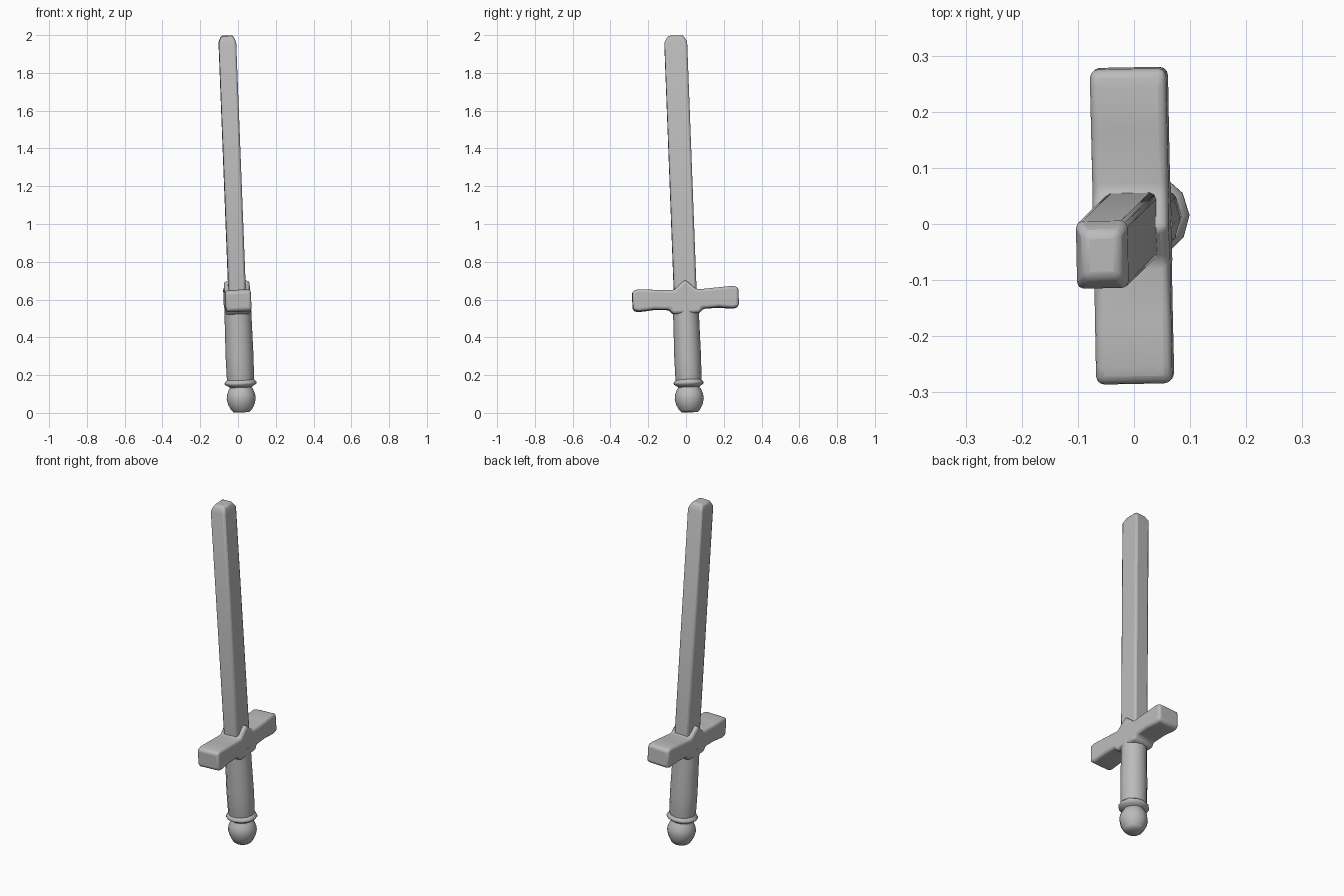
import bpy, bmesh, math
from mathutils import Matrix, Vector

cube = bpy.data.objects.get("Cube")
if cube:
    bpy.data.objects.remove(cube, do_unlink=True)

grey = bpy.data.materials.new("plain grey")
grey.use_nodes = True
colour = (0.5, 0.5, 0.5, 1)
grey.diffuse_color = colour
grey.node_tree.nodes["Principled BSDF"].inputs["Base Color"].default_value = colour

# The whole sword leans slightly towards the front and its right
lean = Vector((0, 0, 1)).rotation_difference(Vector((-0.039, -0.038, 1)))
POSE = (Matrix.Translation((0.02, 0.02, 0)) @ lean.to_matrix().to_4x4()
        @ Matrix.Rotation(0.02, 4, 'Z'))


def finish(name, bm, bevel=0, segments=2, angle=40):
    bmesh.ops.recalc_face_normals(bm, faces=bm.faces)
    mesh = bpy.data.meshes.new(name)
    bm.to_mesh(mesh)
    bm.free()
    mesh.materials.append(grey)
    obj = bpy.data.objects.new(name, mesh)
    bpy.context.collection.objects.link(obj)
    obj.matrix_world = POSE
    if bevel:
        mod = obj.modifiers.new("Rounded edges", 'BEVEL')
        mod.width, mod.segments = bevel, segments
        mod.limit_method, mod.angle_limit = 'ANGLE', math.radians(30)
    bpy.ops.object.select_all(action='DESELECT')
    obj.select_set(True)
    bpy.context.view_layer.objects.active = obj
    bpy.ops.object.shade_smooth_by_angle(angle=math.radians(angle))
    return obj


def lathe(name, profile, sides=12, depth=1.0, angle=40):
    bm = bmesh.new()
    rings = []
    for r, z in profile:
        turns = [math.tau * i / sides for i in range(sides)]
        rings.append([bm.verts.new((r * math.cos(a), r * depth * math.sin(a), z))
                      for a in turns])
    for low, high in zip(rings, rings[1:]):
        for i in range(sides):
            j = (i + 1) % sides
            bm.faces.new((low[i], low[j], high[j], high[i]))
    bm.faces.new(rings[0])
    bm.faces.new(rings[-1])
    return finish(name, bm, angle=angle)


# Blade: rounded bar with a chamfered blunt tip
bm = bmesh.new()
sections = []
for half_x, half_y, z in ((0.046, 0.06, 0.58), (0.046, 0.06, 1.965), (0.032, 0.04, 2.0)):
    corners = ((-1, -1), (1, -1), (1, 1), (-1, 1))
    sections.append([bm.verts.new((x * half_x, y * half_y, z)) for x, y in corners])
for low, high in zip(sections, sections[1:]):
    for i in range(4):
        j = (i + 1) % 4
        bm.faces.new((low[i], low[j], high[j], high[i]))
bm.faces.new(sections[0])
bm.faces.new(sections[-1])
finish("blade", bm, 0.011, 2, 50)

# Crossguard: mirrored side profile with a central peak, extruded across
half = [(0.0, 0.705), (0.062, 0.65), (0.17, 0.657), (0.25, 0.662), (0.281, 0.655),
        (0.281, 0.553), (0.25, 0.545), (0.17, 0.553), (0.088, 0.55), (0.072, 0.525)]
outline = half + [(-y, z) for y, z in reversed(half[1:])]
bm = bmesh.new()
face = bm.faces.new([bm.verts.new((-0.068, y, z)) for y, z in outline])
made = bmesh.ops.extrude_face_region(bm, geom=[face])
moved = [v for v in made["geom"] if isinstance(v, bmesh.types.BMVert)]
bmesh.ops.translate(bm, verts=moved, vec=(0.136, 0, 0))
finish("crossguard", bm, 0.016, 3, 50)

# Grip and its flared lower collar
lathe("grip", [(0.068, 0.16), (0.072, 0.18), (0.074, 0.3), (0.072, 0.45), (0.071, 0.57)],
      depth=0.96)
lathe("grip_collar", [(0.056, 0.134), (0.07, 0.144), (0.085, 0.153), (0.085, 0.162),
                      (0.075, 0.172), (0.07, 0.178)], depth=0.93, angle=60)

# Pommel: ball with a flattened base
lathe("pommel", [(0.042, 0.004), (0.055, 0.016), (0.07, 0.045), (0.077, 0.075),
                 (0.074, 0.1), (0.064, 0.124), (0.055, 0.138), (0.055, 0.15)], angle=60)
